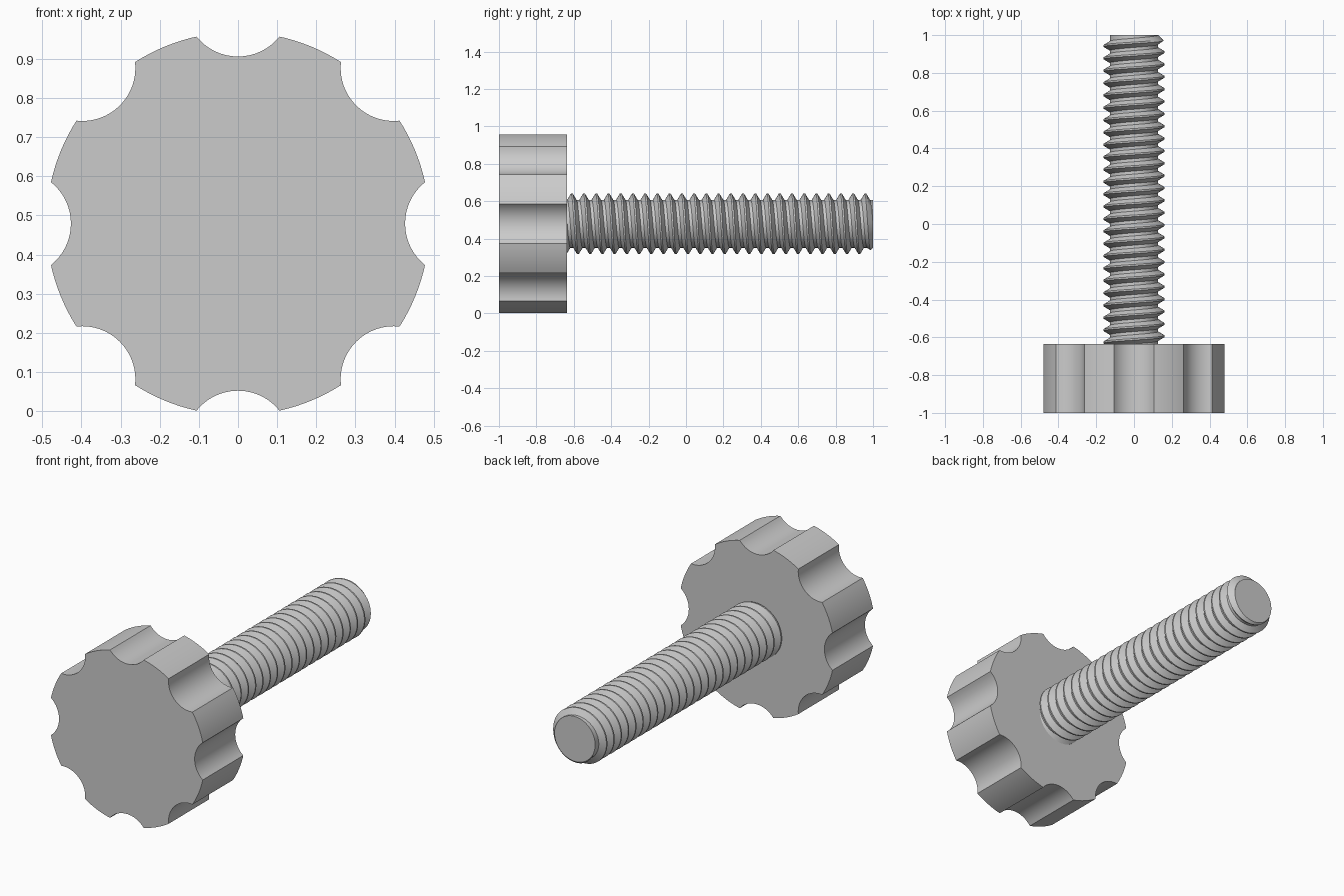
import bpy, bmesh, math
from mathutils import Vector

if "Cube" in bpy.data.objects:
    bpy.data.objects.remove(bpy.data.objects["Cube"])

CZ = 0.479                      # height of the screw axis
Y_FRONT, Y_BACK, Y_TIP = -1.0, -0.635, 1.0

grey = bpy.data.materials.new("grey")
grey.diffuse_color = (0.6, 0.6, 0.6, 1)
grey.use_nodes = True
grey.node_tree.nodes["Principled BSDF"].inputs["Base Color"].default_value = grey.diffuse_color


def finish(name, bm, angle):
    bmesh.ops.recalc_face_normals(bm, faces=bm.faces)
    mesh = bpy.data.meshes.new(name)
    bm.to_mesh(mesh)
    bm.free()
    mesh.materials.append(grey)
    ob = bpy.data.objects.new(name, mesh)
    bpy.context.collection.objects.link(ob)
    bpy.ops.object.select_all(action='DESELECT')
    ob.select_set(True)
    bpy.context.view_layer.objects.active = ob
    bpy.ops.object.shade_smooth_by_angle(angle=math.radians(angle))


# Knob: round disc with eight scooped finger grips
R, GRIP_R, GRIP_D, HALF = 0.4896, 0.1357, 0.5627, 0.106
grip_half = math.atan2(HALF, 0.478)
sweep = math.asin(HALF / GRIP_R)
outline = []
for k in range(8):
    a = k * math.pi / 4
    for i in range(17):         # scooped arc
        t = sweep * (1 - i / 8)
        outline.append((GRIP_D * math.cos(a) - GRIP_R * math.cos(a + t),
                        GRIP_D * math.sin(a) - GRIP_R * math.sin(a + t)))
    for i in range(1, 8):       # outer rim up to the next grip
        t = a + grip_half + (math.pi / 4 - 2 * grip_half) * i / 8
        outline.append((R * math.cos(t), R * math.sin(t)))
bm = bmesh.new()
face = bm.faces.new([bm.verts.new((x, Y_FRONT, CZ + z)) for x, z in outline])
ext = bmesh.ops.extrude_face_region(bm, geom=[face])
bmesh.ops.translate(bm, vec=(0, Y_BACK - Y_FRONT, 0),
                    verts=[v for v in ext["geom"] if isinstance(v, bmesh.types.BMVert)])
finish("knob", bm, 25)

# Threaded shaft: a tooth profile swept along a right-handed helix
PITCH, ROOT, CREST, SEG = 0.0654, 0.128, 0.162, 48
profile = [(0.0, ROOT), (0.25, ROOT), (0.56, CREST), (0.69, CREST)]
turns = math.ceil((Y_TIP - Y_BACK) / PITCH) + 4
bm = bmesh.new()
rows = []
for s in range(turns * SEG + 1):
    a = 2 * math.pi * s / SEG
    y0 = Y_BACK - 2 * PITCH + PITCH * s / SEG
    rows.append([(a, y0 + f * PITCH, r) for f, r in profile])


def point(a, y, r):
    return Vector((r * math.cos(a), y, CZ + r * math.sin(-a)))


grid = [[bm.verts.new(point(*p)) for p in row] for row in rows]
for s in range(turns * SEG):
    for j in range(3):
        bm.faces.new((grid[s][j], grid[s + 1][j], grid[s + 1][j + 1], grid[s][j + 1]))
    if s + SEG + 1 < len(grid):  # last flank joins the next turn
        bm.faces.new((grid[s][3], grid[s + 1][3], grid[s + 1 + SEG][0], grid[s + SEG][0]))


def cut(y, direction):
    geom = bm.verts[:] + bm.edges[:] + bm.faces[:]
    return bmesh.ops.bisect_plane(bm, geom=geom, plane_co=(0, y, 0), plane_no=(0, direction, 0),
                                  clear_outer=direction != 0)["geom_cut"]


for y, d in ((Y_BACK - 0.02, -1), (Y_TIP, 1)):
    rim = [e for e in cut(y, d) if isinstance(e, bmesh.types.BMEdge)]
    bmesh.ops.edgeloop_fill(bm, edges=rim)
# Chamfered tip
for v in bm.verts:
    r = math.hypot(v.co.x, v.co.z - CZ)
    limit = 0.128 + (Y_TIP - v.co.y) * 1.0
    if r > limit:
        v.co.x *= limit / r
        v.co.z = CZ + (v.co.z - CZ) * limit / r
finish("threaded_shaft", bm, 25)
